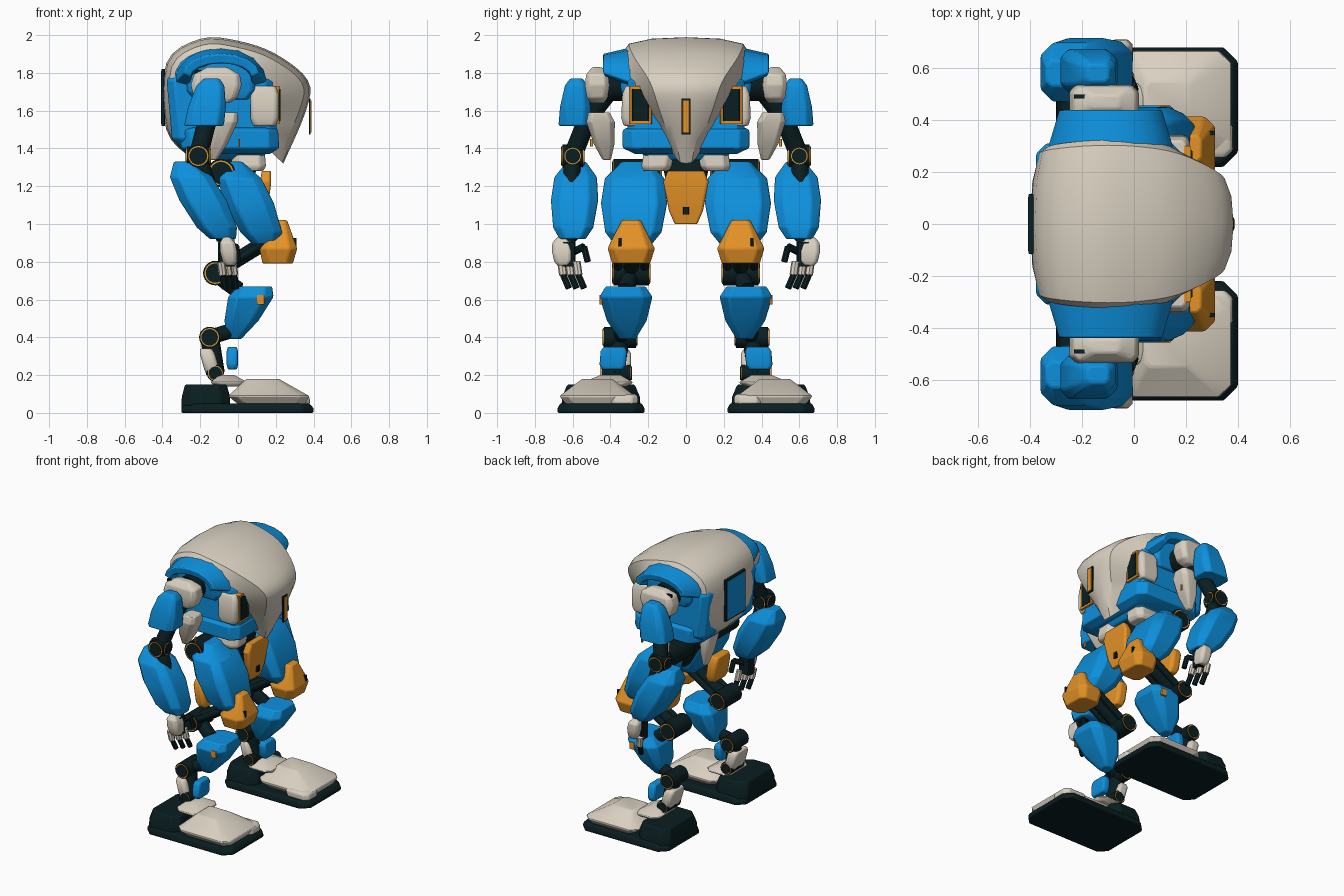
import bpy, bmesh, math
from mathutils import Vector

cube = bpy.data.objects.get("Cube")
if cube:
    bpy.data.objects.remove(cube, do_unlink=True)


def material(name, red, green, blue):
    m = bpy.data.materials.new(name)
    m.use_nodes = True
    m.diffuse_color = (red, green, blue, 1)
    m.node_tree.nodes["Principled BSDF"].inputs["Base Color"].default_value = m.diffuse_color
    return m


BLUE = material("blue paint", .004, .28, .72)
CREAM = material("cream paint", .69, .63, .53)
ORANGE = material("orange paint", .78, .29, .02)
DARK = material("dark metal", .003, .013, .015)

# Armor outlines: width at each fraction of the height
EGG = ((0, .55), (.15, .85), (.5, 1), (.8, .9), (1, .4))
BLOCK = ((0, .8), (.2, 1), (.8, 1), (1, .8))
SLOPE = ((0, .8), (.35, 1), (1, .4))
TAPER = ((0, 1), (.4, .95), (.85, .7), (1, .4))
WEDGE = ((0, .3), (.35, .75), (.8, 1), (1, .75))
STRAIGHT = ((0, 1), (1, 1))


def finish(name, bm, mat, pair=True, bevel=False):
    bmesh.ops.recalc_face_normals(bm, faces=bm.faces)
    mesh = bpy.data.meshes.new(name)
    bm.to_mesh(mesh)
    bm.free()
    mesh.materials.append(mat)
    mesh.shade_smooth()
    mesh.set_sharp_from_angle(angle=math.radians(32))
    ob = bpy.data.objects.new(name, mesh)
    bpy.context.collection.objects.link(ob)
    if bevel:
        soft = ob.modifiers.new("Soft edges", 'BEVEL')
        soft.width, soft.segments = .008, 2
    if pair:
        mirror = ob.modifiers.new("Mirror", 'MIRROR')
        mirror.use_axis = (False, True, False)


def bridge(bm, a, b):
    for i in range(len(a)):
        j = (i + 1) % len(a)
        bm.faces.new((a[i], a[j], b[j], b[i]))


def pod(name, mat, low, high, size, shape, pair=True, chamfer=.2, bevel=True):
    """Armor piece: chamfered level rings swept from low to high."""
    low, high = Vector(low), Vector(high)
    bm = bmesh.new()
    rings = []
    for t, k in shape:
        hx, hy = size[0] * k / 2, size[1] * k / 2
        c = chamfer * 2 * min(hx, hy)
        quarter = ((hx, hy - c), (hx - c, hy))
        outline = [(x, y) for x, y in quarter] + [(-x, y) for x, y in quarter[::-1]]
        outline += [(-x, -y) for x, y in outline]
        rings.append([bm.verts.new(low.lerp(high, t) + Vector((x, y, 0))) for x, y in outline])
    for a, b in zip(rings, rings[1:]):
        bridge(bm, a, b)
    bm.faces.new(rings[0])
    bm.faces.new(rings[-1])
    finish(name, bm, mat, pair, bevel)


def box(name, mat, center, size, pair=True):
    half = Vector((0, 0, size[2] / 2))
    pod(name, mat, Vector(center) - half, Vector(center) + half, size, STRAIGHT, pair, .1, False)


def rod(name, mat, start, end, radius, sides=24):
    start, end = Vector(start), Vector(end)
    axis = end - start
    bm = bmesh.new()
    bmesh.ops.create_cone(bm, cap_ends=True, segments=sides, radius1=radius, radius2=radius, depth=axis.length)
    bm.transform(axis.to_track_quat('Z', 'Y').to_matrix().to_4x4())
    bmesh.ops.translate(bm, verts=bm.verts, vec=(start + end) / 2)
    finish(name, bm, mat)


def joint(name, center, radius, width, axis=Vector((0, 1, 0))):
    """Hinge barrel with an orange ring on each end."""
    layers = (("barrel", DARK, 1, 0), ("ring", ORANGE, .88, .004), ("cap", DARK, .78, .008))
    for part, mat, scale, extra in layers:
        reach = axis * (width / 2 + extra)
        rod(f"{name}_{part}", mat, center - reach, center + reach, radius * scale)


# Joint positions on one side
SHOULDER = Vector((-.11, .38, 1.74))
ELBOW = Vector((-.21, .6, 1.36))
WRIST = Vector((-.07, .62, .92))
HIP = Vector((-.09, .26, 1.27))
KNEE = Vector((.14, .29, .9))
HOCK = Vector((-.12, .29, .74))
ANKLE = Vector((-.15, .35, .4))
PIVOT = Vector((-.12, .37, .21))

# Body shell: a crowned band over front, top and back, as x, z, half width
knots = [Vector(k) for k in ((.24, 1.32, .05), (.36, 1.6, .14), (.37, 1.76, .19), (.2, 1.9, .27), (0, 1.97, .3),
                             (-.2, 1.98, .3), (-.38, 1.85, .28), (-.38, 1.5, .25), (-.25, 1.35, .17))]
path = []
for i in range(len(knots) - 1):
    a, b = knots[i], knots[i + 1]
    before, after = knots[max(i - 1, 0)], knots[min(i + 2, len(knots) - 1)]
    for t in (0, .25, .5, .75):
        bend = (b - before) * (1 - t) - (after - a) * t
        path.append(a.lerp(b, t * t * (3 - 2 * t)) + bend * t * (1 - t) / 2)
path.append(knots[-1])
bm = bmesh.new()
rows = []
for x, z, w in path:
    inward = Vector((-.08 - x, 0, 1.62 - z)).normalized()
    front = max(x, 0)
    half = ((w + .02 + front * .15, .065 + front * .4), (w, .035), (w * .6, .008))
    section = [(-y, d) for y, d in half] + [(0, 0)] + list(half[::-1])
    rows.append([bm.verts.new(Vector((x, y, z)) + inward * d) for y, d in section])
for a, b in zip(rows, rows[1:]):
    for i in range(len(a) - 1):
        bm.faces.new((a[i], a[i + 1], b[i + 1], b[i]))
finish("body_shell", bm, CREAM, False)

# Torso core, lower band and plates
pod("torso", BLUE, (-.06, 0, 1.34), (-.11, 0, 1.9), (.56, .62), ((0, .65), (.2, 1), (.75, 1), (1, .65)), False, .07)
pod("torso_band", BLUE, (-.04, 0, 1.37), (-.05, 0, 1.53), (.52, .67), BLOCK, False, .1)
box("back_hatch_frame", DARK, (-.396, 0, 1.67), (.02, .23, .3), False)
box("back_hatch", BLUE, (-.398, 0, 1.67), (.02, .21, .28), False)
box("chest_light_frame", DARK, (.38, 0, 1.57), (.01, .05, .19), False)
box("chest_light", ORANGE, (.384, 0, 1.57), (.01, .036, .17), False)

# Side vents
pod("vent_box", CREAM, (.14, .27, 1.52), (.14, .26, 1.73), (.15, .15), BLOCK, chamfer=.12)
box("vent_frame", ORANGE, (.2, .24, 1.63), (.04, .12, .2))
box("vent_grille", DARK, (.2, .24, 1.63), (.05, .09, .17))

# Shoulder pads: arches that lift and narrow outward
bm = bmesh.new()
rings = []
steps = 8
for i in range(steps + 1):
    angle = math.pi * i / steps
    ring = []
    for y, base, wide, tall in ((.27, 1.74, .25, .2), (.44, 1.8, .2, .1), (.43, 1.78, .16, .07), (.27, 1.72, .17, .14)):
        ring.append(bm.verts.new((-.09 + wide * math.cos(angle), y, base + tall * math.sin(angle))))
    rings.append(ring)
for a, b in zip(rings, rings[1:]):
    bridge(bm, a, b)
bm.faces.new(rings[0])
bm.faces.new(rings[-1])
finish("shoulder_pad", bm, BLUE, bevel=True)
pod("shoulder_base", BLUE, (-.09, .29, 1.66), (-.09, .31, 1.88), (.36, .1), BLOCK)
joint("shoulder", SHOULDER, .09, .1)
pod("shoulder_cap", CREAM, (-.12, .47, 1.64), (-.11, .47, 1.83), (.27, .13), EGG)
box("shoulder_slot", DARK, (-.19, .49, 1.805), (.08, .015, .02))

# Arms
elbow_top = ELBOW + Vector((.05, -.08, .2))
rod("upper_arm_link", DARK, SHOULDER, elbow_top, .05)
rod("lower_arm_link", DARK, elbow_top, ELBOW, .05)
rod("forearm_link", DARK, ELBOW, WRIST, .045)
pod("upper_arm_armor", BLUE, (-.18, .59, 1.52), (-.14, .58, 1.77), (.21, .17), TAPER)
pod("inner_arm_armor", CREAM, (-.13, .42, 1.34), (-.05, .46, 1.59), (.13, .15), WEDGE)
box("inner_arm_tag", ORANGE, (.005, .5, 1.43), (.01, .015, .04))
joint("elbow", ELBOW, .06, .11)
joint("elbow_swivel", ELBOW, .05, .12, Vector((1, 0, 0)))
pod("forearm", BLUE, (-.08, .6, .92), (-.29, .58, 1.33), (.25, .25), EGG)
box("forearm_tag", ORANGE, (-.045, .59, 1), (.04, .015, .05))

# Hands
palm = WRIST + Vector((.01, 0, -.08))
rod("wrist", DARK, WRIST, palm, .035)
box("palm", DARK, palm, (.09, .07, .13))
pod("hand_back", CREAM, (-.04, .65, .78), (-.06, .66, .93), (.09, .11), EGG)
for n in range(3):
    base = palm + Vector((.03 * n - .03, .04 - .04 * n, -.04))
    bend = base + Vector((.01, -.01, -.07))
    rod(f"finger_{n}_base", CREAM, base, bend, .022, 8)
    rod(f"finger_{n}_tip", DARK, bend, bend + Vector((.01, -.03, -.07)), .018, 8)
thumb = palm + Vector((.05, -.08, .04))
rod("thumb_base", DARK, palm, thumb, .02, 8)
rod("thumb_tip", DARK, thumb, thumb + Vector((.01, -.02, -.08)), .018, 8)

# Pelvis
pod("pelvis", DARK, (.02, 0, 1.05), (-.02, 0, 1.42), (.22, .26), WEDGE, False)
pod("front_guard", ORANGE, (.13, 0, 1), (.15, 0, 1.28), (.06, .24), ((0, .5), (.25, .75), (.8, 1), (1, .8)), False)
box("front_guard_slot", DARK, (.14, 0, 1.07), (.06, .03, .04), False)
pod("hip_block", CREAM, (.06, .16, 1.28), (.05, .14, 1.4), (.18, .16), BLOCK)
pod("tail_guard", CREAM, (-.16, 0, 1.1), (-.2, 0, 1.38), (.08, .14), WEDGE, False)
joint("hip", HIP, .075, .25)

# Thighs and knees
pod("thigh", BLUE, (.15, .28, .89), (-.03, .27, 1.33), (.26, .35), EGG)
box("thigh_tag", ORANGE, (.09, .24, 1.23), (.05, .02, .04))
pod("thigh_rear_plate", ORANGE, (-.05, .28, .86), (-.08, .28, 1.05), (.08, .18), BLOCK)
pod("knee_cap", ORANGE, (.21, .29, .79), (.22, .29, 1.02), (.2, .25), SLOPE)
box("knee_slot", DARK, (.28, .35, .9), (.06, .015, .05))
rod("shank_core", DARK, KNEE, HOCK, .04)
for side in (-1, 1):
    offset = Vector((0, side * .07, 0))
    rod("shank_rod", DARK, KNEE + offset, HOCK + offset, .022)
joint("hock", HOCK, .065, .19)

# Shins and ankles
shin_top = Vector((0, .32, .65))
shin_base = Vector((-.02, .33, .44))
rod("shin_link", DARK, HOCK, shin_top, .045)
rod("ankle_link", DARK, shin_base, ANKLE, .04)
pod("shin", BLUE, (-.02, .31, .39), (.09, .32, .67), (.24, .28), WEDGE)
box("shin_tag", ORANGE, (.12, .45, .6), (.04, .015, .05))
joint("ankle", ANKLE, .056, .17)
rod("lower_leg", DARK, ANKLE, PIVOT, .05)
pod("lower_leg_guard", CREAM, (-.13, .37, .2), (-.17, .37, .34), (.08, .16), BLOCK)
pod("ankle_plate", BLUE, (-.03, .39, .23), (-.03, .38, .35), (.06, .14), BLOCK)
joint("foot_pivot", PIVOT, .045, .15)

# Feet
pod("sole", DARK, (.05, .45, 0), (.05, .45, .05), (.7, .46), ((0, 1), (.5, 1), (1, .94)), chamfer=.12)
pod("heel", DARK, (-.17, .45, .02), (-.17, .45, .15), (.26, .42), ((0, 1), (.5, .98), (1, .85)))
pod("toe_cap", CREAM, (.18, .47, .04), (.13, .47, .18), (.43, .4), SLOPE, chamfer=.12)
pod("inner_toe_block", CREAM, (.29, .33, .04), (.28, .33, .1), (.19, .15), BLOCK)
pod("instep", CREAM, (-.04, .42, .14), (-.06, .4, .2), (.2, .27), SLOPE)
